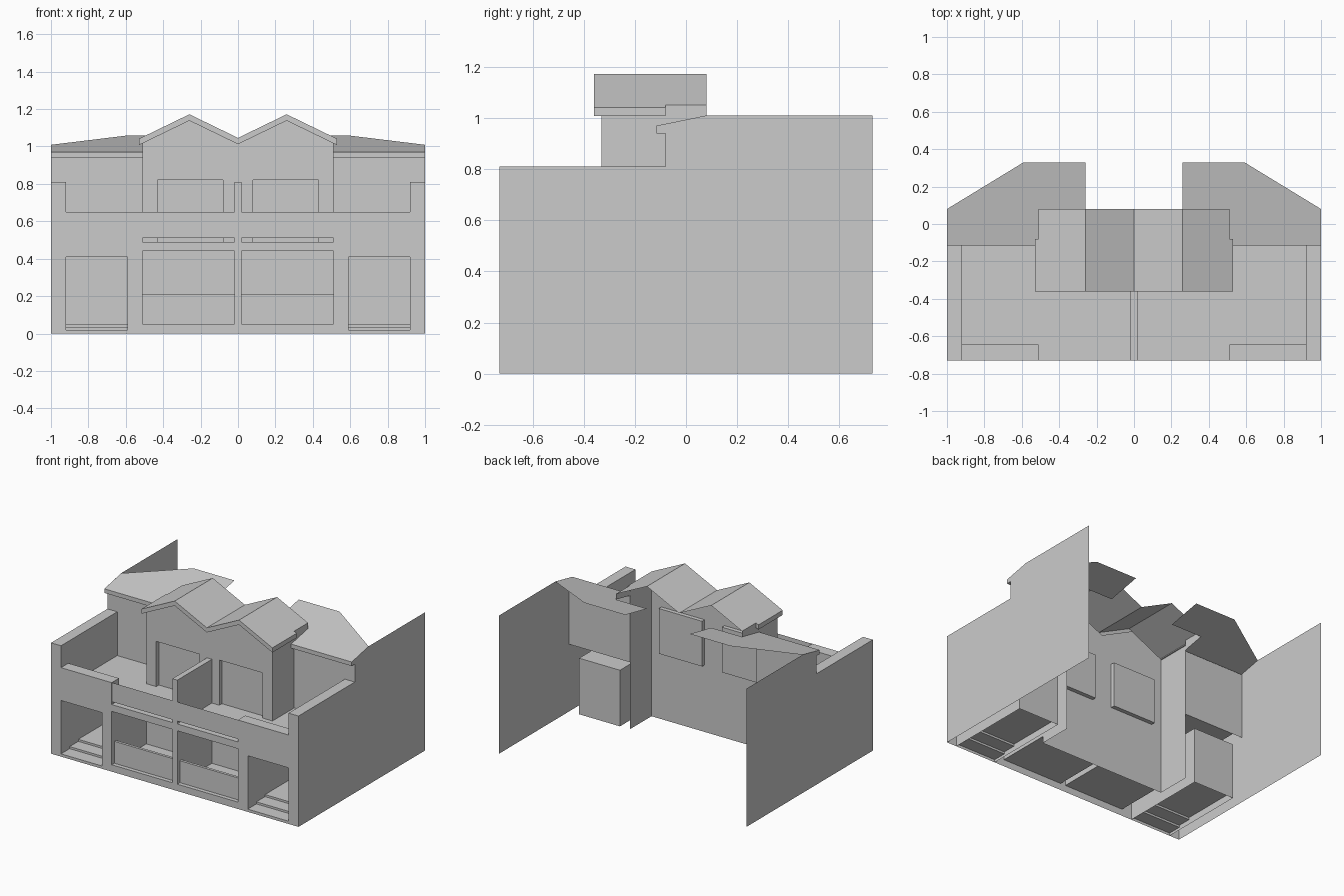
import bpy, bmesh

if "Cube" in bpy.data.objects:
    bpy.data.objects.remove(bpy.data.objects["Cube"])

W, F, B, E = 0.51, -0.73, -0.33, -0.08   # bay half width, front, bay face, upper wall face

glass = bpy.data.materials.new("light_glass")
glass.diffuse_color = (0.85, 0.85, 0.85, 1)
glass.use_nodes = True
glass.node_tree.nodes["Principled BSDF"].inputs["Base Color"].default_value = glass.diffuse_color


def sheet(name, polys, mat=None):
    """Flat panels given for x >= 0, mirrored to the other half and merged."""
    bm = bmesh.new()
    for p in polys:
        bm.faces.new([bm.verts.new(c) for c in p])
        bm.faces.new([bm.verts.new((-x, y, z)) for x, y, z in reversed(p)])
    bmesh.ops.remove_doubles(bm, verts=bm.verts[:], dist=1e-4)
    bmesh.ops.recalc_face_normals(bm, faces=bm.faces[:])
    bmesh.ops.dissolve_limit(bm, angle_limit=0.01, verts=bm.verts[:], edges=bm.edges[:])
    me = bpy.data.meshes.new(name)
    bm.to_mesh(me)
    bm.free()
    ob = bpy.data.objects.new(name, me)
    bpy.context.collection.objects.link(ob)
    if mat:
        me.materials.append(mat)
    return ob


def along_y(path, y0, y1):
    return [[(a[0], y0, a[1]), (b[0], y0, b[1]), (b[0], y1, b[1]), (a[0], y1, a[1])]
            for a, b in zip(path, path[1:])]


def along_x(path, x0, x1):
    return [[(x0, *a), (x1, *a), (x1, *b), (x0, *b)] for a, b in zip(path, path[1:])]


def wall(x0, x1, z0, z1, y):
    return [(x0, y, z0), (x1, y, z0), (x1, y, z1), (x0, y, z1)]


def flat(x0, x1, y0, y1, z):
    return [(x0, y0, z), (x1, y0, z), (x1, y1, z), (x0, y1, z)]


def side(x, y0, y1, z0, z1):
    return [(x, y0, z0), (x, y1, z0), (x, y1, z1), (x, y0, z1)]


def grid_wall(xs, zs, y, holes, skip=lambda x, z: False):
    """Wall of cells, leaving out cells whose centre lies in a hole."""
    out = []
    for x0, x1 in zip(xs, xs[1:]):
        for z0, z1 in zip(zs, zs[1:]):
            x, z = (x0 + x1) / 2, (z0 + z1) / 2
            if not any(a < x < b and c < z < d for a, b, c, d in holes):
                out.append(wall(x0, x1, z0, z1, y))
    return out


# Front wall with porch, ground-floor and balcony openings
sheet("front_wall", grid_wall(
    [0, 0.02, W, 0.59, 0.92, 1], [0, 0.02, 0.05, 0.41, 0.44, 0.49, 0.65, 0.81], F,
    [(0.02, W, 0.05, 0.44), (0.02, W, 0.49, 0.9), (W, 0.92, 0.65, 0.9), (0.59, 0.92, 0.02, 0.41)]))

# Ground-floor verandas and their low walls
sheet("veranda", along_y([(0.02, 0.05), (W, 0.05), (W, 0.44), (0.02, 0.44), (0.02, 0.05)], F, B))
sheet("veranda_low_wall", along_x([(-0.70, 0.05), (-0.70, 0.21), (-0.68, 0.21), (-0.68, 0.05)], 0.02, W))

# Entrance porches with steps
sheet("porch", along_y([(0.59, 0), (0.59, 0.41), (0.92, 0.41), (0.92, 0)], F, E)
      + [wall(0.59, 0.92, 0, 0.41, E)])
sheet("porch_steps", along_x([(F, 0.02), (-0.63, 0.02), (-0.63, 0.035), (-0.53, 0.035),
                              (-0.53, 0.05), (E, 0.05)], 0.59, 0.92))

# Upper terrace: floor, parapet, glass balustrade, dividing wall
sheet("terrace_floor", [[(0.02, F, 0.49), (0.92, F, 0.49), (0.92, E, 0.49),
                         (W, E, 0.49), (W, B, 0.49), (0.02, B, 0.49)]])
sheet("parapet", along_x([(F, 0.65), (-0.645, 0.65), (-0.645, 0.49)], W, 0.92)
      + [side(W, F, -0.645, 0.49, 0.65)])
sheet("balustrade", [wall(0.02, W, 0.51, 0.65, F + 0.002)], glass)
sheet("dividing_wall", [side(0.02, F, B, 0.49, 0.81), flat(0, 0.02, F, B, 0.81)])

# Side boundary walls
sheet("side_wall", [[(1, y, z) for y, z in [(F, 0), (0.73, 0), (0.73, 1.01), (0.08, 1.01),
                     (-0.115, 0.97), (-0.115, 0.94), (E, 0.94), (E, 0.81), (F, 0.81)]]]
      + along_y([(1, 0.81), (0.92, 0.81), (0.92, 0.49)], F, E))
sheet("upper_wall", [wall(W, 1, 0.49, 0.97, E)])


# Projecting twin-gable bay
def top(x):
    return 1.172 - 0.485 * abs(x - 0.26)


def under(x):
    return top(x) - 0.034


def gable_panel(*xs):
    return [(xs[0], B, 0.96), (xs[-1], B, 0.96)] + [(x, B, under(x)) for x in reversed(xs)]


sheet("bay_wall", grid_wall([0, 0.08, 0.1, 0.41, 0.43, W], [0, 0.44, 0.49, 0.82, 0.96], B,
                            [(0.08, 0.43, 0, 0.44), (0.08, 0.43, 0.49, 0.82)])
      + [gable_panel(0, 0.1), gable_panel(0.41, 0.43, W)])
sheet("bay_side", [side(W, B, E, 0, 1.01),
                   [(W, E, 0.977), (W, 0.08, 1.009), (W, 0.08, top(W)), (W, E, top(W))]])
sheet("window_reveal", along_y([(0.08, 0.49), (0.43, 0.49), (0.43, 0.82),
                                (0.08, 0.82), (0.08, 0.49)], B, B + 0.03))
sheet("upper_window", [wall(0.08, 0.43, 0.49, 0.82, B + 0.03)], glass)
sheet("lower_window", [wall(0.08, 0.43, 0, 0.44, B)], glass)
sheet("gable_window", [gable_panel(0.1, 0.26, 0.41)], glass)

# Gable roof with bargeboards and eaves
X, Y = 0.53, -0.36
roof = [[(0, Y, top(0)), (0.26, Y, top(0.26)), (0.26, 0.08, top(0.26)), (0, 0.08, top(0))],
        [(x, y, top(x)) for x, y in [(0.26, Y), (X, Y), (X, E), (W, E), (W, 0.08), (0.26, 0.08)]]]
for a, b in [(0, 0.26), (0.26, X)]:
    roof.append([(a, Y, under(a)), (b, Y, under(b)), (b, Y, top(b)), (a, Y, top(a))])
roof += along_y([(x, under(x)) for x in (0, 0.26, X)], Y, B)
roof += along_y([(W, under(W)), (X, under(X)), (X, top(X))], B, E)
roof += [side(X, Y, B, under(X), top(X)),
         [(W, E, under(W)), (X, E, under(X)), (X, E, top(X)), (W, E, top(W))]]
sheet("gable_roof", roof)

# Low-pitched wing roofs behind, with fascia and soffit
sheet("wing_roof", [[(x, y, 0.97 + 0.2 * (y + 0.115)) for x, y in
                     [(W, -0.115), (1, -0.115), (1, 0.08), (0.59, 0.33),
                      (0.26, 0.33), (0.26, 0.08), (W, 0.08)]]]
      + along_x([(-0.115, 0.97), (-0.115, 0.94), (E, 0.94)], W, 1))
